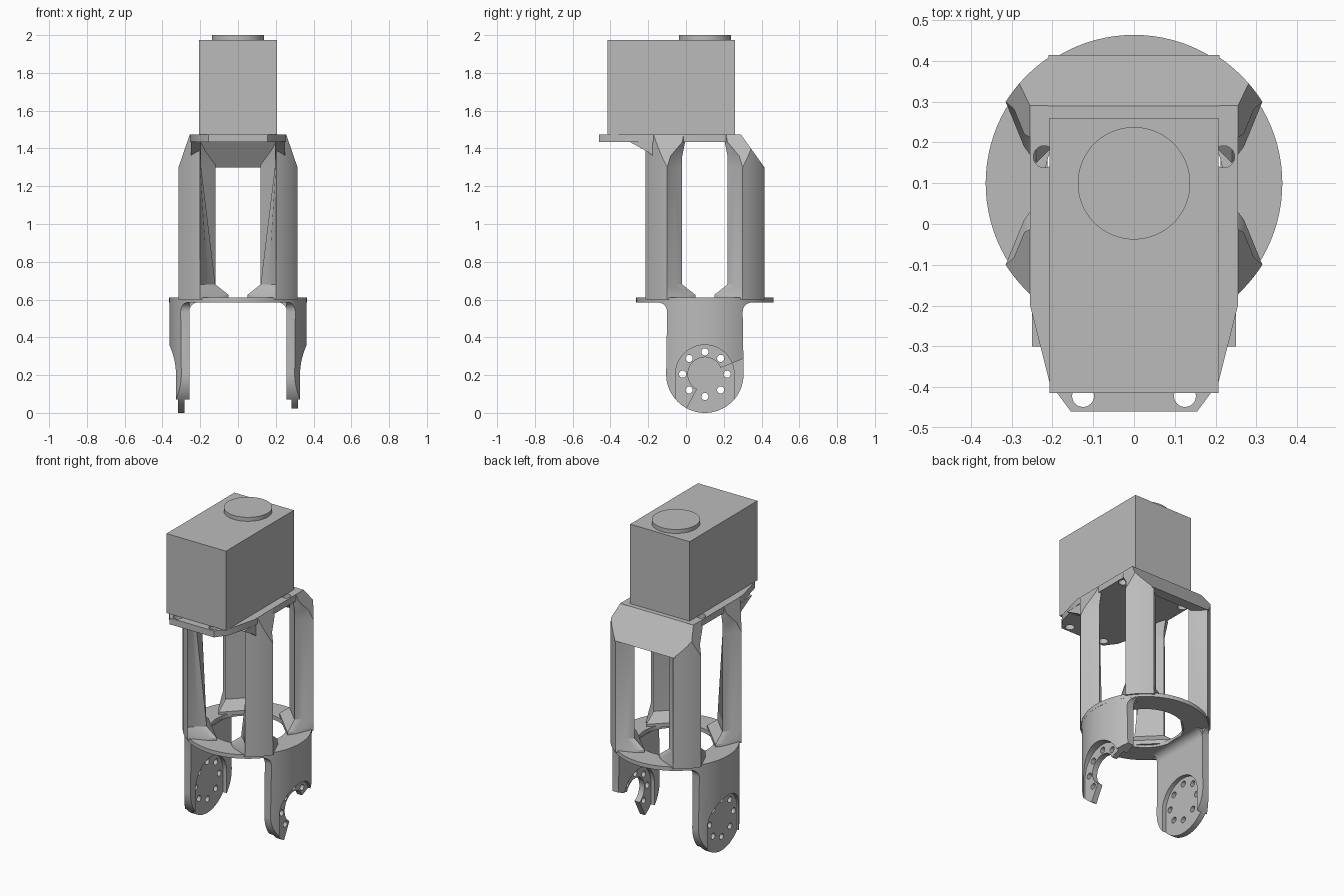
import bpy, bmesh, math
from mathutils import Vector

if "Cube" in bpy.data.objects:
    bpy.data.objects.remove(bpy.data.objects["Cube"])

CY = 0.10          # y of the frame's vertical axis
PIVOT = 0.205      # height of the fork pivot
R = 0.364          # ring radius

grey = bpy.data.materials.new("grey")
grey.use_nodes = True
grey.diffuse_color = (0.5, 0.5, 0.5, 1)
grey.node_tree.nodes["Principled BSDF"].inputs["Base Color"].default_value = (0.5, 0.5, 0.5, 1)


def finish(name, bm):
    bmesh.ops.recalc_face_normals(bm, faces=bm.faces)
    mesh = bpy.data.meshes.new(name)
    bm.to_mesh(mesh)
    bm.free()
    mesh.materials.append(grey)
    obj = bpy.data.objects.new(name, mesh)
    bpy.context.collection.objects.link(obj)
    return obj


def loft(bm, rings):
    """Skin a stack of equal rings and cap both ends."""
    rows = [[bm.verts.new(p) for p in ring] for ring in rings]
    n = len(rows[0])
    for low, high in zip(rows, rows[1:]):
        for i in range(n):
            j = (i + 1) % n
            bm.faces.new((low[i], low[j], high[j], high[i]))
    bm.faces.new(rows[0])
    bm.faces.new(rows[-1])


def prism(name, pts, axis, lo, hi):
    """Extrude a flat outline along an axis."""
    place = {"x": lambda a, b, t: (t, a, b),
             "y": lambda a, b, t: (a, t, b),
             "z": lambda a, b, t: (a, b, t)}[axis]
    bm = bmesh.new()
    loft(bm, [[place(a, b, t) for a, b in pts] for t in (lo, hi)])
    return finish(name, bm)


def arc(cx, cy, r, start, end, n):
    step = math.radians(end - start) / n
    return [(cx + r * math.cos(math.radians(start) + i * step),
             cy + r * math.sin(math.radians(start) + i * step)) for i in range(n + 1)]


def circle(cx, cy, r, n=32):
    return arc(cx, cy, r, 0, 360, n)[:-1]


def rect(x0, y0, x1, y1):
    return [(x0, y0), (x1, y0), (x1, y1), (x0, y1)]


def boolean(obj, tools, operation="DIFFERENCE"):
    """Apply each tool to the object, then discard the tool."""
    for tool in tools:
        tool.hide_render = True
        mod = obj.modifiers.new("cut", "BOOLEAN")
        mod.operation, mod.solver, mod.object = operation, "EXACT", tool
        dg = bpy.context.evaluated_depsgraph_get()
        mesh = bpy.data.meshes.new_from_object(obj.evaluated_get(dg))
        obj.modifiers.clear()
        obj.data = mesh
        bpy.data.objects.remove(tool)


# Motor housing and cap
prism("motor_box", rect(-0.207, -0.415, 0.207, 0.26), "z", 1.475, 1.975)
prism("motor_cap", circle(0, CY, 0.138, 64), "z", 1.975, 2.0)

# Mounting plate with bolt holes
half = [(0.155, -0.46), (0.207, -0.39), (0.255, -0.2), (0.255, 0.29)]
plate = prism("mounting_plate", half + [(-x, y) for x, y in reversed(half)], "z", 1.435, 1.475)
boolean(plate, [prism("bolt_cutter", circle(s * x, y, 0.027, 24), "z", 1.3, 1.474 + 0.1)
                for s in (-1, 1) for x, y in ((0.125, -0.422), (0.22, 0.165))])

# Sloping panel across the back
prism("back_panel", [(0.29, 1.475), (0.415, 1.3), (0.35, 1.3), (0.25, 1.435)], "x", -0.21, 0.21)

# Base ring
ring = prism("base_ring", circle(0, CY, R, 96), "z", 0.585, 0.61)
boolean(ring, [prism("ring_cutter", circle(0, CY, 0.22, 64), "z", 0.5, 0.7)])


# Corner columns
def section(front_edge, side_edge, outer_end=0.2):
    """Corner profile: outer arc, window edge, inner chord, window edge."""
    (fo, fi), (so, si) = front_edge, side_edge
    tilt = math.degrees(math.atan2(0.2, 0.315))
    pts = arc(0, 0, 0.373, tilt, 90 - tilt, 8)
    pts[0] = (0.315, outer_end)
    return pts + [(fo, 0.27), (fi, 0.24), (0.24, si), (0.27, so)]


def column(name, sx, sy):
    plain, foot, head = (0.16, 0.12), (0.09, 0.05), (0.12, 0.105)
    upper = (0.2, 0.195) if sy < 0 else plain
    stack = [(0.6, section(foot, foot)), (0.625, section(foot, foot)),
             (0.68, section(plain, plain)), (1.3, section(upper, plain)),
             (1.36, section(upper, plain)), (1.435, section(upper, head, 0.15)),
             (1.474, section(upper, head, 0.15))]
    bm = bmesh.new()
    loft(bm, [[(sx * x, CY + sy * y, z) for x, y in pts] for z, pts in stack])
    # slope the shoulders
    planes = [(Vector((sx * 0.315, 0, 1.3)), Vector((sx * 0.175, 0, 0.06)))]
    if sy > 0:
        planes.append((Vector((0, 0.415, 1.3)), Vector((0, 0.175, 0.125))))
    for co, no in planes:
        bmesh.ops.bisect_plane(bm, geom=bm.verts[:] + bm.edges[:] + bm.faces[:], dist=1e-5,
                               plane_co=co, plane_no=no.normalized(), clear_outer=True)
        bmesh.ops.holes_fill(bm, edges=[e for e in bm.edges if e.is_boundary])
    finish(name, bm)


for sx, side in ((-1, "right"), (1, "left")):
    for sy, end in ((-1, "front"), (1, "back")):
        column(f"{end}_{side}_column", sx, sy)
    # Bracket from the front column out under the plate
    lo, hi = sorted((sx * 0.195, sx * 0.25))
    prism(f"{side}_bracket", [(-0.3, 1.436), (-0.2, 1.38), (-0.15, 1.34), (-0.06, 1.436)],
          "x", lo, hi)


# Fork legs
def leg(name, s, hooked):
    def span(a, b):
        return sorted((s * a, s * b))

    # rounded tongue, flared where it meets the ring
    flare = arc(CY + 0.25, 0.535, 0.05, 90, 180, 5)
    tongue = flare + arc(CY, PIVOT, 0.205, 0, -180, 40)
    tongue += [(2 * CY - y, z) for y, z in reversed(flare)]
    tongue = [(CY + 0.25, 0.6)] + tongue + [(CY - 0.25, 0.6)]
    obj = prism(name, tongue, "x", *span(0.257, 0.45))
    boolean(obj, [prism("shell", circle(0, CY, R - 0.0005, 96), "z", -0.1, 0.8)], "INTERSECT")

    # recesses on both faces, open at the bottom
    slot = arc(CY, PIVOT, 0.155, 0, 180, 32) + [(CY - 0.155, -0.1), (CY + 0.155, -0.1)]
    tools = [prism("recess", slot, "x", *span(a, b)) for a, b in ((0.318, 0.5), (0.1, 0.283))]
    # bolt circle
    tools += [prism("bolt", circle(y, z, 0.019, 16), "x", *span(0.1, 0.5))
              for y, z in circle(CY, PIVOT, 0.118, 8)]
    # open hook on one side
    if hooked:
        tools.append(prism("bore", circle(CY, PIVOT, 0.09, 40), "x", *span(0.1, 0.5)))
        wedge = [(CY, PIVOT)] + arc(CY, PIVOT, 0.5, -118, 22, 4)
        tools.append(prism("mouth", wedge, "x", *span(0.1, 0.5)))
    boolean(obj, tools)

    # fillet under the ring
    curve = arc(0.212, 0.54, 0.045, 0, 90, 6)
    profile = [(s * x, z) for x, z in curve + [(0.212, 0.59), (0.29, 0.59), (0.29, 0.54)]]
    prism(name + "_fillet", profile, "y", CY - 0.2, CY + 0.2)


leg("left_fork_leg", 1, True)
leg("right_fork_leg", -1, False)

# Smooth the curved faces and keep the edges sharp
bpy.ops.object.select_all(action="DESELECT")
for obj in bpy.context.scene.objects:
    if obj.type == "MESH" and grey.name in obj.data.materials:
        obj.select_set(True)
        bpy.context.view_layer.objects.active = obj
bpy.ops.object.shade_smooth_by_angle(angle=math.radians(25))
